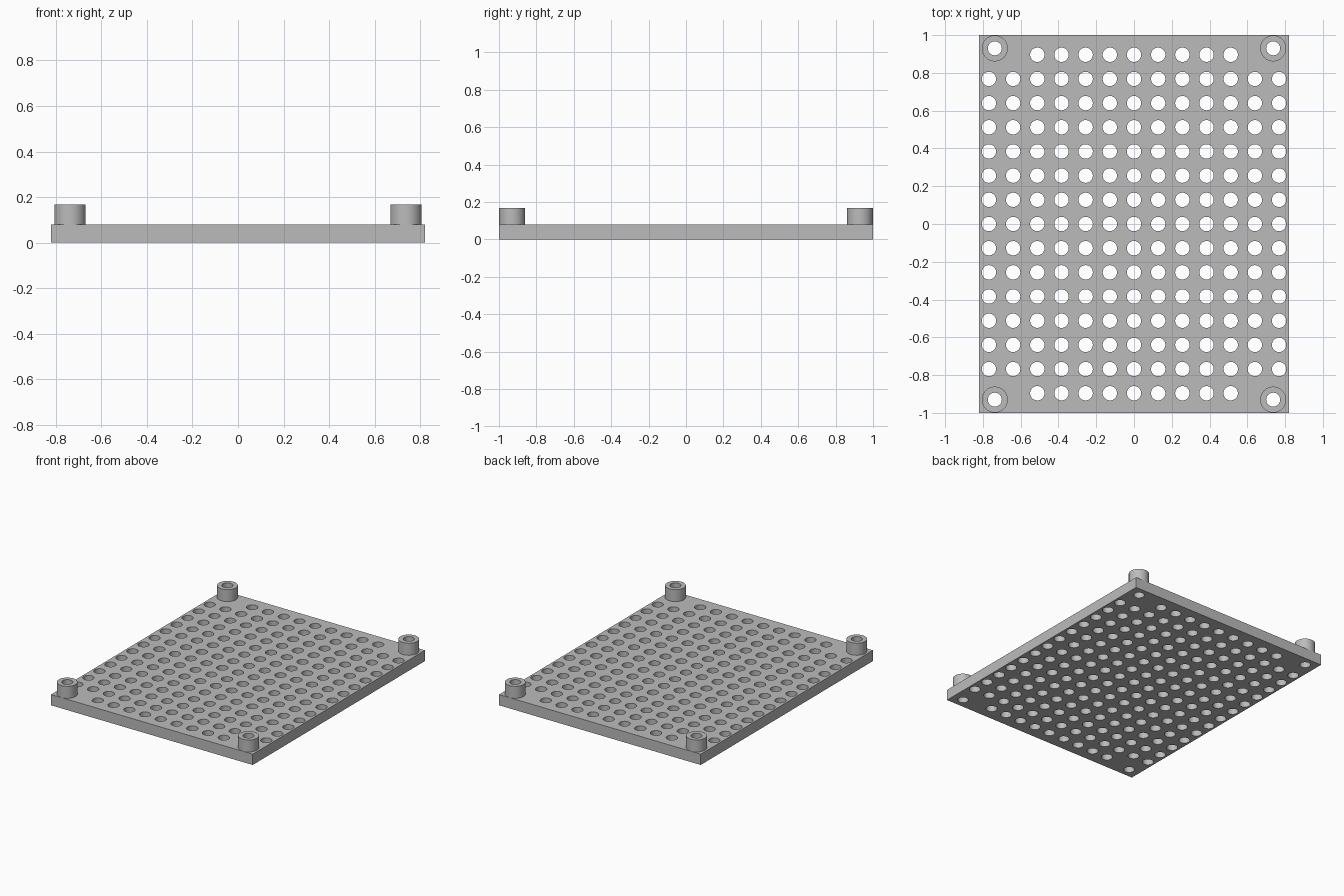
import bpy
import bmesh
from math import radians
from mathutils import Matrix

default = bpy.data.objects.get("Cube")
if default:
    bpy.data.objects.remove(default, do_unlink=True)

HALF_X, HALF_Y = 0.82, 1.0
THICK, TOP = 0.079, 0.167
PITCH, HOLE_R = 0.128, 0.038
POST_X, POST_Y = 0.737, 0.93
POST_R, BORE_R = 0.069, 0.037

grey = bpy.data.materials.new("plain grey")
grey.use_nodes = True
colour = (0.5, 0.5, 0.5, 1)
grey.diffuse_color = colour
grey.node_tree.nodes["Principled BSDF"].inputs["Base Color"].default_value = colour


def add_cylinder(bm, x, y, radius, z0, z1, sides=32):
    bmesh.ops.create_cone(bm, cap_ends=True, segments=sides, radius1=radius,
                          radius2=radius, depth=z1 - z0,
                          matrix=Matrix.Translation((x, y, (z0 + z1) / 2)))


def make_object(name, bm):
    mesh = bpy.data.meshes.new(name)
    bm.to_mesh(mesh)
    bm.free()
    mesh.materials.append(grey)
    obj = bpy.data.objects.new(name, mesh)
    bpy.context.collection.objects.link(obj)
    return obj


corners = [(sx * POST_X, sy * POST_Y) for sx in (-1, 1) for sy in (-1, 1)]

# Cutter: hole grid with the corners left clear, plus the four post bores
bm = bmesh.new()
for col in range(-6, 7):
    for row in range(-7, 8):
        if abs(row) < 7 or abs(col) < 5:
            add_cylinder(bm, col * PITCH, row * PITCH, HOLE_R, -0.1, 0.3)
for x, y in corners:
    add_cylinder(bm, x, y, BORE_R, -0.1, 0.3)
cutter = make_object("hole_cutter", bm)
cutter.hide_render = True

# Perforated base plate
bm = bmesh.new()
bmesh.ops.create_cube(bm, size=1)
bmesh.ops.scale(bm, vec=(2 * HALF_X, 2 * HALF_Y, THICK), verts=bm.verts)
bmesh.ops.translate(bm, vec=(0, 0, THICK / 2), verts=bm.verts)
parts = [make_object("base_plate", bm)]

# Corner standoffs
for x, y in corners:
    bm = bmesh.new()
    add_cylinder(bm, x, y, POST_R, THICK, TOP, 48)
    side = ("back" if y > 0 else "front") + ("_left" if x > 0 else "_right")
    parts.append(make_object(side + "_standoff", bm))

# Drill every part, then smooth the round walls only
for obj in parts:
    drill = obj.modifiers.new("drill", 'BOOLEAN')
    drill.operation = 'DIFFERENCE'
    drill.solver = 'EXACT'
    drill.object = cutter
    bpy.ops.object.select_all(action='DESELECT')
    obj.select_set(True)
    bpy.context.view_layer.objects.active = obj
    bpy.ops.object.modifier_apply(modifier=drill.name)
    bpy.ops.object.shade_smooth_by_angle(angle=radians(30))

bpy.data.objects.remove(cutter, do_unlink=True)
